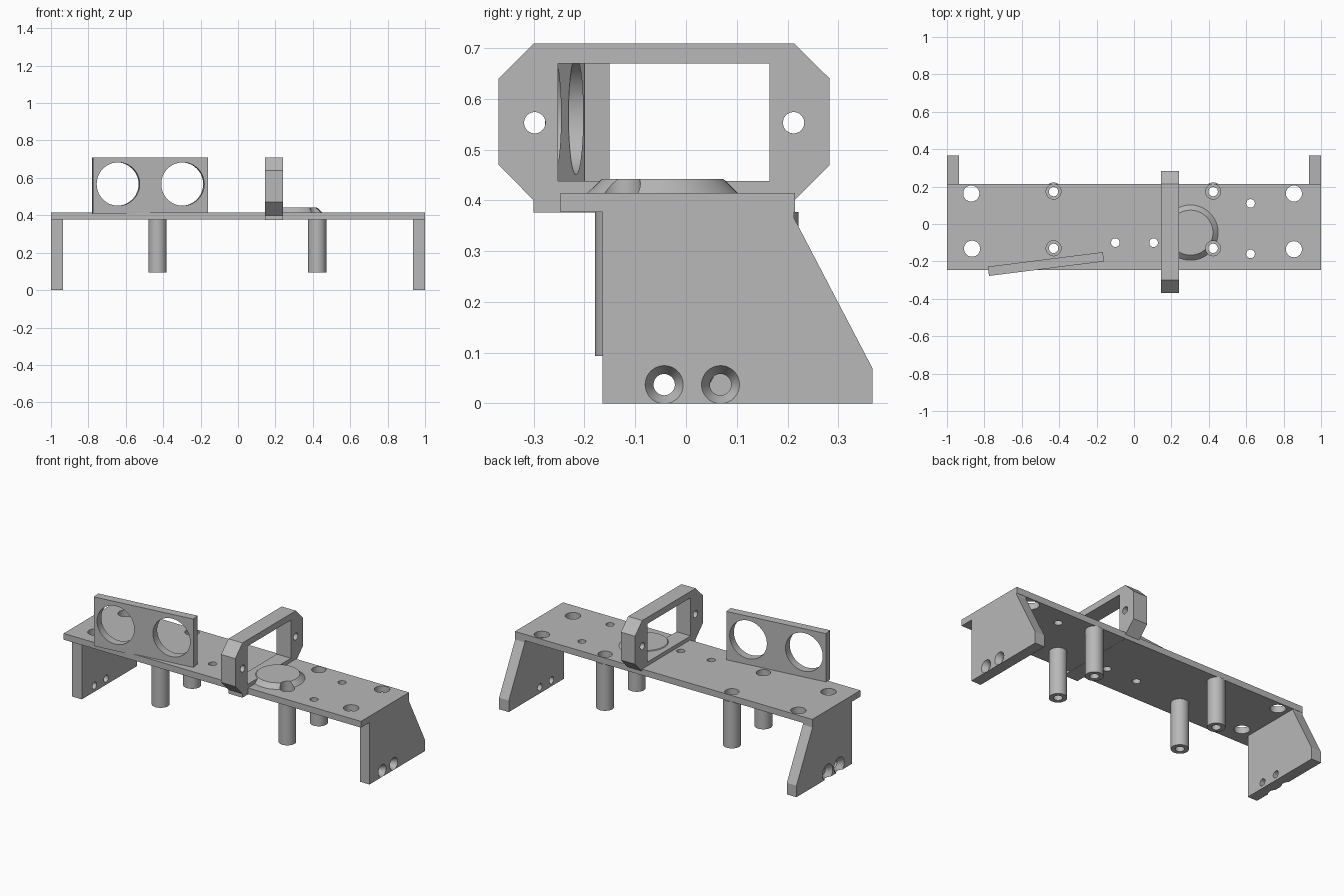
import bpy
import bmesh
import math
from mathutils import Matrix, Vector

cube = bpy.data.objects.get("Cube")
if cube:
    bpy.data.objects.remove(cube, do_unlink=True)

grey = bpy.data.materials.new("plain_grey")
grey.use_nodes = True
COLOUR = (0.48, 0.48, 0.48, 1)
grey.diffuse_color = COLOUR
grey.node_tree.nodes["Principled BSDF"].inputs["Base Color"].default_value = COLOUR


def add_object(name, bm):
    bmesh.ops.recalc_face_normals(bm, faces=bm.faces)
    mesh = bpy.data.meshes.new(name)
    bm.to_mesh(mesh)
    bm.free()
    mesh.materials.append(grey)
    obj = bpy.data.objects.new(name, mesh)
    bpy.context.collection.objects.link(obj)
    return obj


def box(name, low, high):
    bm = bmesh.new()
    bmesh.ops.create_cube(bm, size=1)
    low, high = Vector(low), Vector(high)
    bmesh.ops.scale(bm, vec=high - low, verts=bm.verts)
    bmesh.ops.translate(bm, vec=(low + high) / 2, verts=bm.verts)
    return add_object(name, bm)


def side_prism(name, outline, x0, x1):
    """Extrude a (y, z) outline along x."""
    bm = bmesh.new()
    face = bm.faces.new([bm.verts.new((x0, y, z)) for y, z in outline])
    ext = bmesh.ops.extrude_face_region(bm, geom=[face])
    moved = [v for v in ext["geom"] if isinstance(v, bmesh.types.BMVert)]
    bmesh.ops.translate(bm, vec=(x1 - x0, 0, 0), verts=moved)
    return add_object(name, bm)


def rod(name, start, end, r1, r2=None):
    """Cylinder or cone between two points."""
    start, end = Vector(start), Vector(end)
    axis = end - start
    turn = axis.to_track_quat("Z", "Y").to_matrix().to_4x4()
    bm = bmesh.new()
    bmesh.ops.create_cone(bm, cap_ends=True, segments=48, radius1=r1,
                          radius2=r1 if r2 is None else r2, depth=axis.length,
                          matrix=Matrix.Translation((start + end) / 2) @ turn)
    return add_object(name, bm)


def drill(obj, start, end, r1, r2=None):
    cutter = rod("cutter", start, end, r1, r2)
    cutter.hide_render = True
    bpy.context.view_layer.objects.active = obj
    mod = obj.modifiers.new("hole", "BOOLEAN")
    mod.operation = "DIFFERENCE"
    mod.solver = "EXACT"
    mod.object = cutter
    bpy.ops.object.modifier_apply(modifier=mod.name)
    bpy.data.objects.remove(cutter, do_unlink=True)


def drill_down(obj, x, y, r):
    drill(obj, (x, y, -0.1), (x, y, 0.6), r)


BASE, TOP = 0.377, 0.415
POSTS = [(x, y) for x in (-0.43, 0.423) for y in (-0.13, 0.173)]

# Deck with corner holes, post seats and small screw holes
deck = box("deck", (-1, -0.247, BASE), (1, 0.215, TOP))
for x, y in ((-0.87, 0.163), (-0.866, -0.132), (0.855, 0.163), (0.855, -0.135)):
    drill_down(deck, x, y, 0.043)
for x, y in POSTS:
    drill_down(deck, x, y, 0.04)
for x, y in ((-0.1, -0.1), (0.105, -0.1), (0.623, 0.11), (0.623, -0.16)):
    drill_down(deck, x, y, 0.023)

# Hollow posts under the deck
posts = []
for i, (x, y) in enumerate(POSTS):
    post = rod(f"post_{i + 1}", (x, y, 0.093), (x, y, BASE), 0.049)
    drill_down(post, x, y, 0.025)
    posts.append(post)

# End legs with countersunk screw holes
leg_outline = [(-0.165, 0), (0.367, 0), (0.367, 0.07), (0.213, 0.365),
               (0.213, BASE), (-0.165, BASE)]
legs = []
for side, name, sink in ((1, "left_leg", 0.038), (-1, "right_leg", 0.05)):
    leg = side_prism(name, leg_outline, side * 0.935, side)
    for y in (-0.043, 0.068):
        z = 0.037
        drill(leg, (side * 0.9, y, z), (side * 1.1, y, z), 0.021)
        drill(leg, (side * 0.97, y, z), (side * 1.001, y, z), 0.021, sink)
    legs.append(leg)

# Upright frame across the deck, with a rectangular window
frame = side_prism("upright_frame", [
    (-0.3, 0.376), (0.213, 0.376), (0.213, 0.4), (0.283, 0.47), (0.283, 0.64),
    (0.213, 0.709), (-0.3, 0.709), (-0.369, 0.64), (-0.369, 0.47), (-0.3, 0.4)],
    0.145, 0.24)
window = box("window_cutter", (0, -0.252, 0.438), (0.4, 0.165, 0.67))
window.hide_render = True
bpy.context.view_layer.objects.active = frame
cut = frame.modifiers.new("window", "BOOLEAN")
cut.operation = "DIFFERENCE"
cut.solver = "EXACT"
cut.object = window
bpy.ops.object.modifier_apply(modifier=cut.name)
bpy.data.objects.remove(window, do_unlink=True)
for y in (-0.298, 0.212):
    drill(frame, (0, y, 0.553), (0.4, y, 0.553), 0.021)

# Low tapered disc, notched by the nearby post seat
disc = rod("tapered_disc", (0.302, -0.046, TOP - 0.005), (0.302, -0.046, 0.442),
           0.153, 0.12)
drill_down(disc, 0.423, -0.13, 0.04)

# Angled panel with two large round openings
panel = box("sensor_panel", (-0.31, -0.025, 0.41), (0.31, 0.025, 0.709))
for x in (-0.174, 0.174):
    drill(panel, (x, -0.2, 0.567), (x, 0.2, 0.567), 0.116)
panel.location = (-0.471, -0.214, 0)
panel.rotation_euler.z = math.radians(7.2)

# Smooth the round walls, keep the edges sharp
bpy.ops.object.select_all(action="DESELECT")
for obj in [deck, frame, disc, panel] + posts + legs:
    obj.select_set(True)
bpy.context.view_layer.objects.active = deck
bpy.ops.object.shade_smooth_by_angle(angle=math.radians(25))
